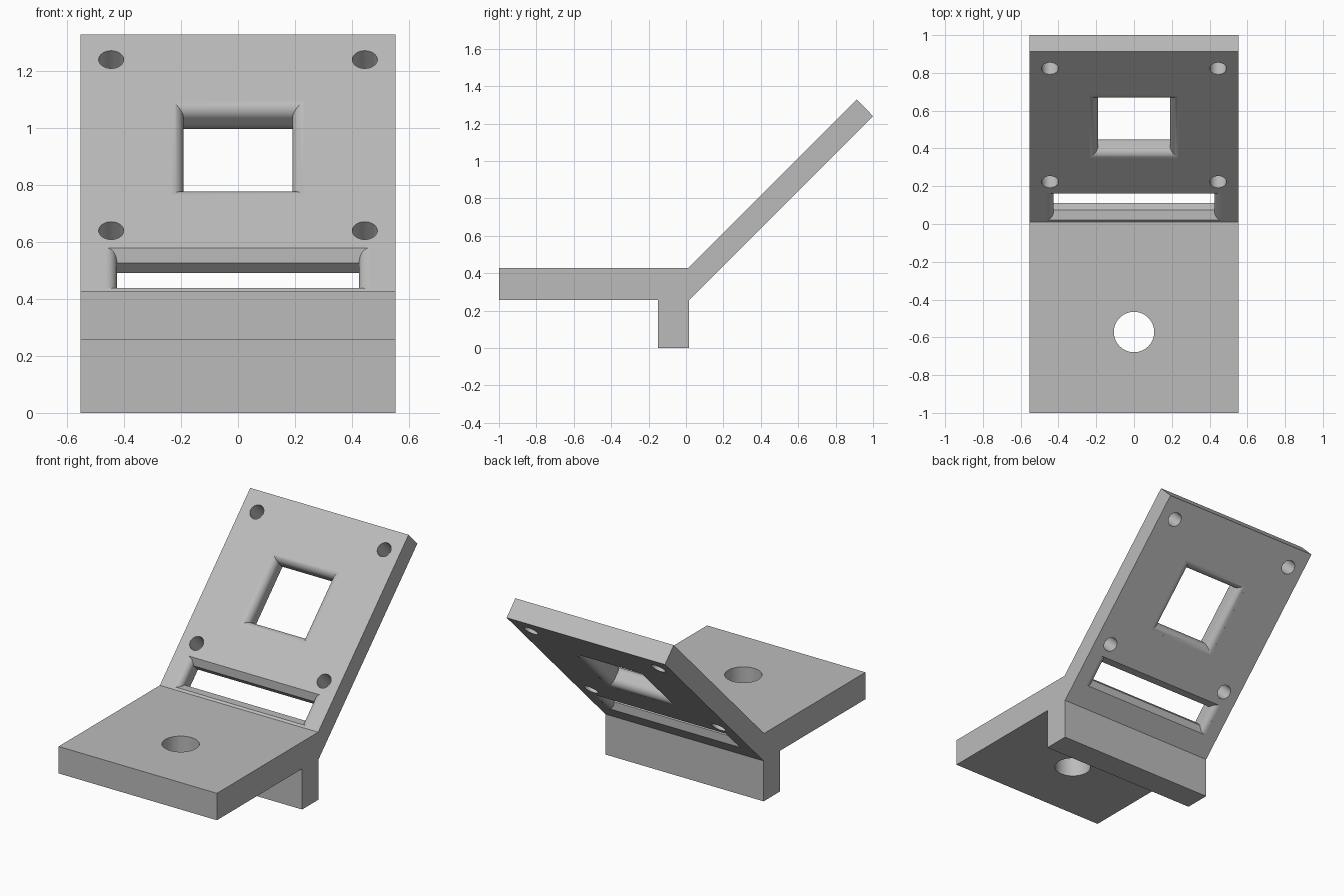
import bpy, bmesh, math
from mathutils import Matrix

cube = bpy.data.objects.get("Cube")
if cube:
    bpy.data.objects.remove(cube, do_unlink=True)

HALF_WIDTH = 0.553
THICK = 0.125
# Local frame of the sloping panel: x across, y up the slope, z out of its front
SLOPE = Matrix.Translation((0, 0.01, 0.427)) @ Matrix.Rotation(math.radians(45), 4, 'X')

grey = bpy.data.materials.new("light_grey")
grey.use_nodes = True
colour = (0.5, 0.5, 0.5, 1)
grey.diffuse_color = colour
grey.node_tree.nodes["Principled BSDF"].inputs["Base Color"].default_value = colour


def make_object(name, bm):
    bmesh.ops.recalc_face_normals(bm, faces=bm.faces[:])
    mesh = bpy.data.meshes.new(name)
    bm.to_mesh(mesh)
    bm.free()
    mesh.materials.append(grey)
    obj = bpy.data.objects.new(name, mesh)
    bpy.context.collection.objects.link(obj)
    return obj


def loft(rings):
    """Solid skinned through closed rings of points, capped at both ends."""
    bm = bmesh.new()
    loops = [[bm.verts.new(p) for p in ring] for ring in rings]
    for a, b in zip(loops, loops[1:]):
        n = len(a)
        for i in range(n):
            j = (i + 1) % n
            bm.faces.new((a[i], a[j], b[j], b[i]))
    bm.faces.new(loops[0])
    bm.faces.new(loops[-1])
    return bm


def flared_opening(half_x, low, high, radius, steps, chamfer=None):
    """Rectangular cutter that flares toward both faces of the panel."""
    levels = []
    for i in range(steps + 1):
        t = math.pi / 2 * i / steps
        levels.append((radius * (1 - math.sin(t)), radius * (1 - math.cos(t))))
    # mirror the front flare to the back, then overshoot both faces
    levels += [(THICK - d, off) for d, off in [(d, o) for d, o in levels]][::1]
    levels = sorted(set(levels))
    levels = [(-0.02, radius)] + levels + [(THICK + 0.02, radius)]
    rings = []
    for depth, off in levels:
        edge = off
        if chamfer:
            edge = max(0, chamfer - max(0, min(depth, THICK - depth)))
        x, a, b = half_x + off, low - edge, high + edge
        rings.append([(-x, a, -depth), (x, a, -depth), (x, b, -depth), (-x, b, -depth)])
    bm = loft(rings)
    bm.transform(SLOPE)
    return bm


def round_hole(radius, matrix):
    bm = bmesh.new()
    bmesh.ops.create_cone(bm, cap_ends=True, segments=48, radius1=radius,
                          radius2=radius, depth=0.4, matrix=matrix)
    return bm


# Bracket body: shelf, foot and sloping panel as one extruded side profile
profile = [(-1, 0.257), (-0.15, 0.257), (-0.15, 0), (0.015, 0), (0.015, 0.255),
           (1, 1.24), (0.912, 1.329), (0.01, 0.427), (-1, 0.427)]
bracket = make_object("angled_bracket", loft(
    [[(x, y, z) for y, z in profile] for x in (-HALF_WIDTH, HALF_WIDTH)]))

# Openings: centre window, cable slot, shelf hole and four screw holes
cutters = [
    ("window_cutter", flared_opening(0.191, 0.521, 0.905, 0.045, 10)),
    ("slot_cutter", flared_opening(0.425, 0.054, 0.178, 0.0375, 8, chamfer=0.0375)),
    ("shelf_hole_cutter", round_hole(0.107, Matrix.Translation((0, -0.572, 0.35)))),
]
for x in (-0.445, 0.445):
    for s in (0.301, 1.15):
        cutters.append(("screw_hole_cutter",
                        round_hole(0.044, SLOPE @ Matrix.Translation((x, s, -0.06)))))

bpy.context.view_layer.objects.active = bracket
for name, bm in cutters:
    cutter = make_object(name, bm)
    cutter.hide_render = True
    cut = bracket.modifiers.new(name, 'BOOLEAN')
    cut.operation = 'DIFFERENCE'
    cut.solver = 'EXACT'
    cut.object = cutter
    bpy.ops.object.modifier_apply(modifier=cut.name)
    bpy.data.objects.remove(cutter, do_unlink=True)

# Smooth the rounded walls while the flat faces stay crisp
bpy.ops.object.select_all(action='DESELECT')
bracket.select_set(True)
bpy.ops.object.shade_smooth_by_angle(angle=math.radians(30))
weighted = bracket.modifiers.new("weighted_normals", 'WEIGHTED_NORMAL')
weighted.keep_sharp = True
